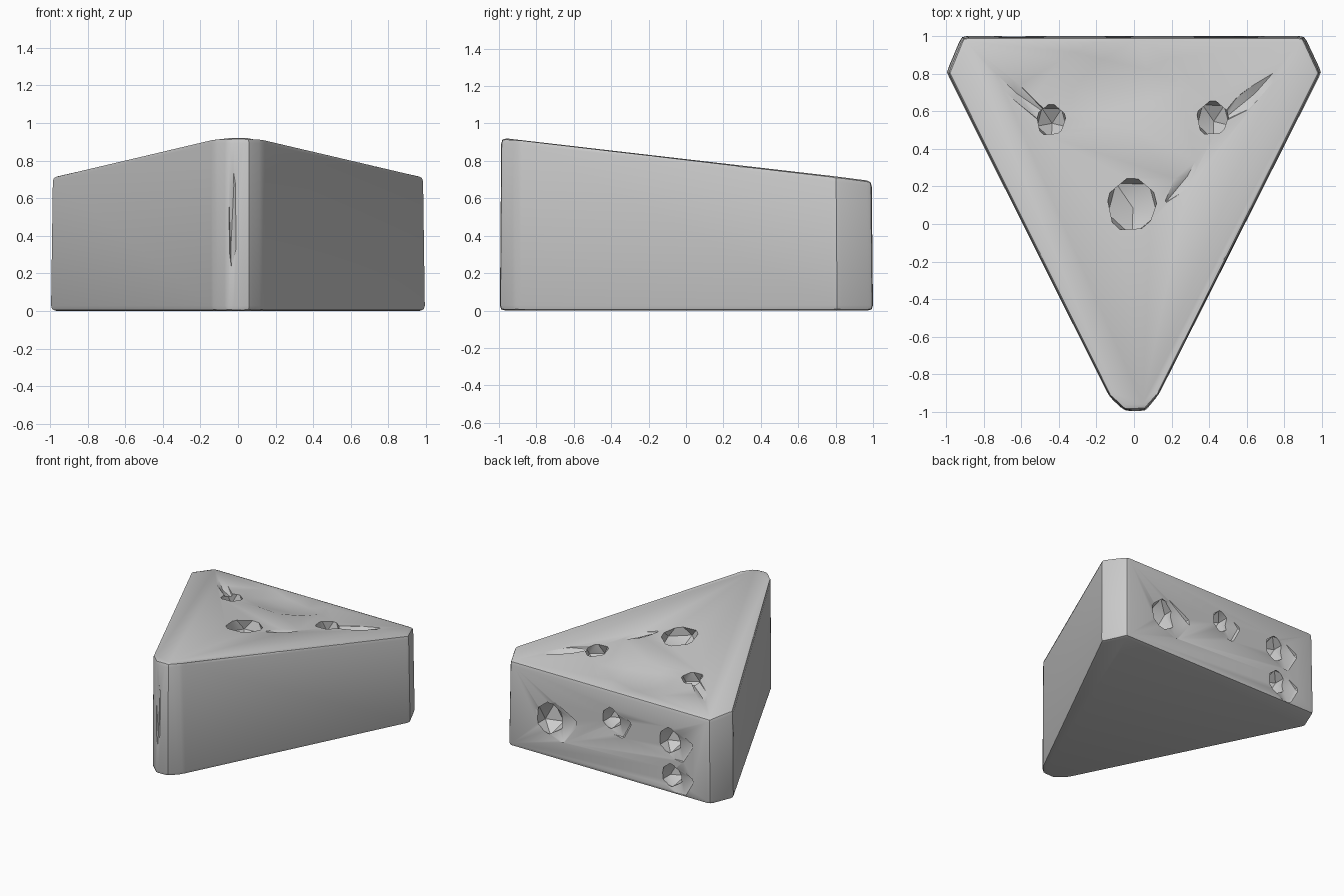
import bpy, bmesh, math, random
from mathutils import Vector

default = bpy.data.objects.get("Cube")
if default:
    bpy.data.objects.remove(default)

grey = bpy.data.materials.new("pale grey")
grey.use_nodes = True
colour = (0.6, 0.6, 0.6, 1)
grey.diffuse_color = colour
grey.node_tree.nodes["Principled BSDF"].inputs["Base Color"].default_value = colour


def make_object(name, bm):
    mesh = bpy.data.meshes.new(name)
    bmesh.ops.recalc_face_normals(bm, faces=bm.faces)
    bm.to_mesh(mesh)
    bm.free()
    mesh.materials.append(grey)
    obj = bpy.data.objects.new(name, mesh)
    bpy.context.collection.objects.link(obj)
    return obj


def top_height(y):
    return min(0.92, 0.915 - 0.132 * (y + 0.7))


# Wedge body: triangular outline with blunt corners and a sloping top
outline = [(-0.99, 0.8), (-0.91, 0.99), (0.9, 0.99), (0.99, 0.8),
           (0.13, -0.9), (0.06, -0.985), (-0.05, -0.985), (-0.13, -0.91)]
bm = bmesh.new()
lower = [bm.verts.new((x, y, 0)) for x, y in outline]
upper = [bm.verts.new((x * 0.99, y * 0.993, top_height(y))) for x, y in outline]
bm.faces.new(lower[::-1])
bm.faces.new(upper)
for i in range(len(outline)):
    j = (i + 1) % len(outline)
    bm.faces.new((lower[i], lower[j], upper[j], upper[i]))
bmesh.ops.recalc_face_normals(bm, faces=bm.faces)

# Softened rims and uprights
bmesh.ops.bevel(bm, geom=list(bm.edges), offset=0.028, segments=2,
                profile=0.6, affect='EDGES', clamp_overlap=True)
# Bring the bevelled block back to its full size
for v in bm.verts:
    v.co.x *= 1.008
    v.co.y *= 1.01
wedge = make_object("wedge_body", bm)

cutters = []


def carve(name, centre, radii, turn=0.0, tilt=0.0, seed=1, rough=0.12, detail=1):
    """Irregular faceted lump that is subtracted from the wedge."""
    rng = random.Random(seed)
    bm = bmesh.new()
    bmesh.ops.create_icosphere(bm, subdivisions=detail, radius=1)
    for v in bm.verts:
        v.co *= 1 + rng.uniform(-rough, rough)
        v.co = Vector(a * b for a, b in zip(v.co, radii))
    obj = make_object(name, bm)
    obj.location = centre
    obj.rotation_euler = (tilt, 0, turn)
    obj.hide_render = True
    cutters.append(obj)


slope = -math.atan(0.132)

# Broad shallow scoop and grooves worn into the top
carve("top_scoop", (-0.1, 0.78, top_height(0.78) + 0.33), (0.85, 0.6, 0.365),
      tilt=slope, rough=0.01, detail=3)
for name, x, y, length, turn in [("left_groove", 0.64, 0.7, 0.3, 0.7),
                                 ("middle_groove", 0.28, 0.26, 0.22, 0.9),
                                 ("right_groove", -0.62, 0.7, 0.3, -0.75)]:
    carve(name, (x, y, top_height(y) + 0.02), (length, 0.055, 0.055), turn, slope, 4)

# Round pits in the top
for name, x, y, r in [("large_top_pit", -0.01, 0.1, 0.17),
                      ("left_top_pit", 0.42, 0.56, 0.11),
                      ("right_top_pit", -0.44, 0.55, 0.1)]:
    carve(name, (x, y, top_height(y) - 0.03), (r, r, 0.12), 0.3, slope, 7)

# Pits in the back face, each with a shallow dished surround
for name, x, z, r in [("left_back_pit", 0.55, 0.32, 0.15),
                      ("middle_back_pit", -0.01, 0.47, 0.1),
                      ("right_upper_back_pit", -0.54, 0.43, 0.12),
                      ("right_lower_back_pit", -0.56, 0.15, 0.11)]:
    carve(name, (x, 0.97, z), (r * 0.85, 0.13, r), 0, 0, 11)
    carve(name + "_dish", (x - 0.06, 1.05, z - 0.04), (r * 1.7, 0.1, r * 1.4), 0, 0.3, 5)

# Chips along the two long top rims
for side in (-1, 1):
    for t, length in [(0.15, 0.1), (0.42, 0.17), (0.7, 0.2)]:
        y = -0.9 + 1.7 * t
        x = side * (0.13 + 0.86 * t)
        carve("rim_chip", (x * 1.01, y, top_height(y) + 0.012), (0.03, length, 0.04),
              -side * 0.47, slope, int(t * 50) + side)

# Worn strip on the blunt front point
carve("front_groove", (-0.03, -1.01, 0.5), (0.03, 0.04, 0.4), 0, 0, 3)

# Cut everything out, then discard the cutting shapes
bpy.context.view_layer.objects.active = wedge
for cutter in cutters:
    mod = wedge.modifiers.new(cutter.name, 'BOOLEAN')
    mod.operation = 'DIFFERENCE'
    mod.solver = 'EXACT'
    mod.object = cutter
    bpy.ops.object.modifier_apply(modifier=mod.name)
for cutter in cutters:
    bpy.data.objects.remove(cutter)

bpy.ops.object.select_all(action='DESELECT')
wedge.select_set(True)
bpy.ops.object.shade_smooth_by_angle(angle=math.radians(35))
